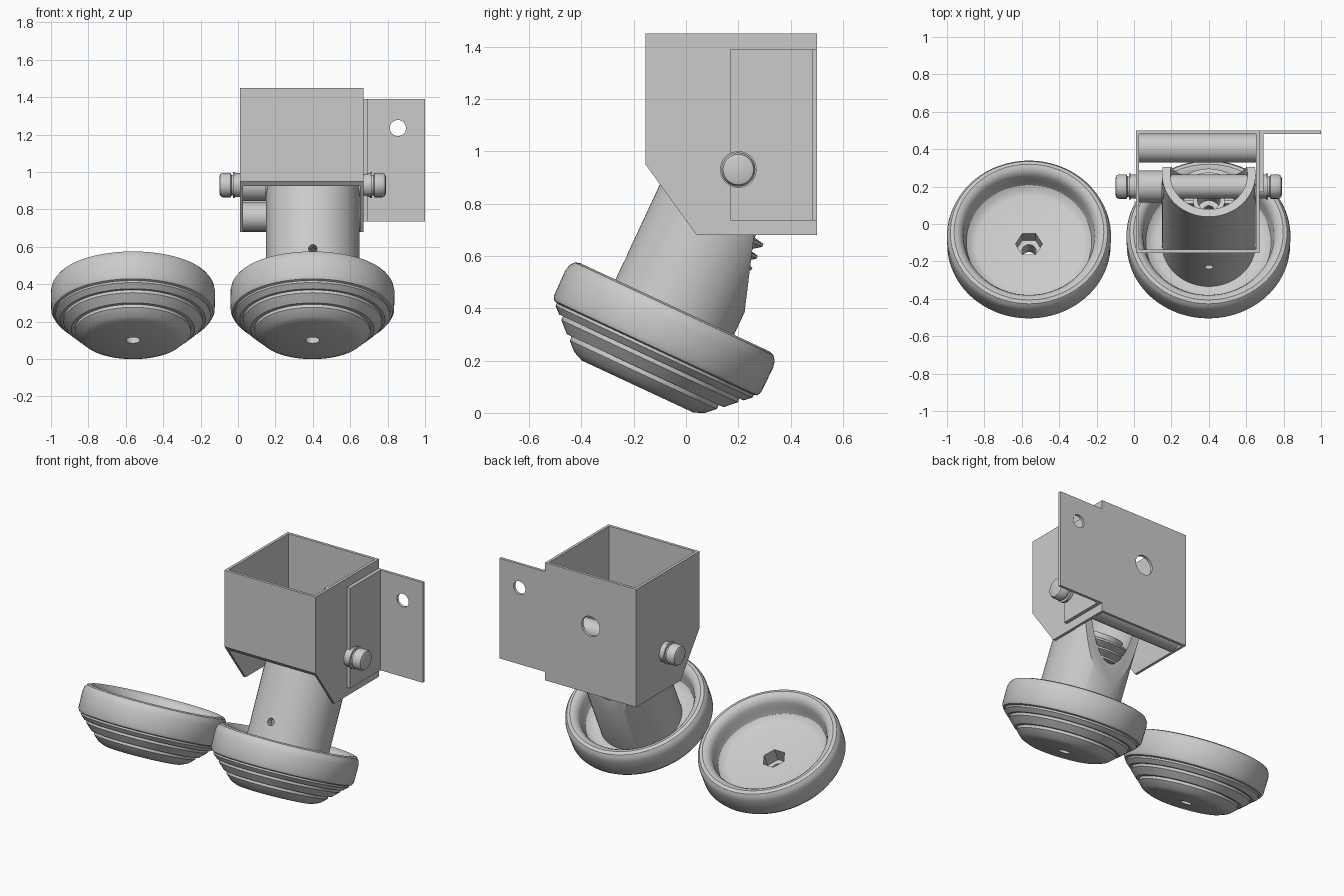
import bpy, bmesh
from math import sin, cos, pi, radians
from mathutils import Matrix

if "Cube" in bpy.data.objects:
    bpy.data.objects.remove(bpy.data.objects["Cube"])

T = Matrix.Translation
ALONG_X = Matrix.Rotation(radians(90), 4, 'Y')


def tilted(x):
    """Frame of a leaning foot: local z runs up the leg axis."""
    return T((x, -0.043, 0.404)) @ Matrix.Rotation(radians(-25), 4, 'X')


def finish(name, bm, matrix):
    bmesh.ops.remove_doubles(bm, verts=bm.verts, dist=1e-5)
    bmesh.ops.transform(bm, matrix=matrix, verts=bm.verts)
    bmesh.ops.recalc_face_normals(bm, faces=bm.faces)
    me = bpy.data.meshes.new(name)
    bm.to_mesh(me)
    bm.free()
    ob = bpy.data.objects.new(name, me)
    bpy.context.collection.objects.link(ob)
    return ob


def lathe(name, profile, matrix, seg=72):
    """Revolve a closed (radius, height) profile about local z."""
    bm = bmesh.new()
    rings = [[bm.verts.new((r * cos(2 * pi * i / seg), r * sin(2 * pi * i / seg), h))
              for i in range(seg)] for r, h in profile]
    for k, a in enumerate(rings):
        b = rings[(k + 1) % len(rings)]
        if profile[k][0] == 0 and profile[(k + 1) % len(rings)][0] == 0:
            continue
        for i in range(seg):
            j = (i + 1) % seg
            bm.faces.new((a[i], a[j], b[j], b[i]))
    return finish(name, bm, matrix)


def rod(name, r, h0, h1, matrix, seg=48):
    return lathe(name, [(0, h0), (r, h0), (r, h1), (0, h1)], matrix, seg)


def prism(name, pts, x0, x1, matrix=Matrix()):
    """Extrude a (y, z) outline along x."""
    bm = bmesh.new()
    a = [bm.verts.new((x0, y, z)) for y, z in pts]
    b = [bm.verts.new((x1, y, z)) for y, z in pts]
    bm.faces.new(a)
    bm.faces.new(b[::-1])
    for i in range(len(a)):
        j = (i + 1) % len(a)
        bm.faces.new((a[i], a[j], b[j], b[i]))
    return finish(name, bm, matrix)


def block(name, x0, x1, y0, y1, z0, z1, matrix=Matrix()):
    return prism(name, [(y0, z0), (y1, z0), (y1, z1), (y0, z1)], x0, x1, matrix)


def cut(ob, *cutters):
    for c in cutters:
        m = ob.modifiers.new("cut", 'BOOLEAN')
        m.operation, m.solver, m.object = 'DIFFERENCE', 'EXACT', c
        bpy.context.view_layer.objects.active = ob
        bpy.ops.object.modifier_apply(modifier=m.name)
        bpy.data.objects.remove(c)
    return ob


# Open square housing with a sloped lower front
housing = prism("housing", [(-0.155, 1.45), (0.5, 1.45), (0.5, 0.68),
                            (0.04, 0.68), (-0.155, 0.95)], 0.01, 0.67)
ALONG_Y = Matrix.Rotation(radians(-90), 4, 'X')
cut(housing, block("inside", 0.028, 0.652, -0.137, 0.482, 0.5, 1.6),
    rod("back_hole", 0.065, 0.4, 0.6, T((0.34, 0, 1.12)) @ ALONG_Y))

# Angle bracket beside the housing
bracket = prism("bracket", [(0.17, 0.735), (0.5, 0.735), (0.5, 1.39), (0.17, 1.39)], 0.67, 1.0)
cut(bracket, block("bracket_space", 0.693, 1.1, 0.1, 0.482, 0.6, 1.5),
    rod("bracket_hole", 0.043, 0.4, 0.6, T((0.855, 0, 1.235)) @ ALONG_Y))

# Stop bar, spacer and pivot pin
rod("stop_bar", 0.077, 0.028, 0.652, T((0, 0.405, 0.76)) @ ALONG_X)
pivot = T((0, 0.2, 0.93)) @ ALONG_X
lathe("spacer", [(0.05, 0.028), (0.085, 0.028), (0.085, 0.15), (0.05, 0.15)], pivot)
half = [(0, 0.445), (0.045, 0.445), (0.058, 0.44), (0.065, 0.427), (0.065, 0.385),
        (0.055, 0.38), (0.055, 0.372), (0.07, 0.372), (0.07, 0.36), (0.064, 0.36)]
lathe("pivot_pin", [(r, -h) for r, h in half] + half[::-1],
      T((0.345, 0, 0)) @ pivot, 48)

# Feet: stepped cups, one spare and one under the leg
cup = [(0.038, -0.335), (0.235, -0.335), (0.275, -0.318), (0.31, -0.285), (0.31, -0.268),
       (0.33, -0.268), (0.372, -0.228), (0.372, -0.212), (0.388, -0.212), (0.415, -0.188),
       (0.415, -0.177), (0.428, -0.172), (0.437, -0.155), (0.4385, -0.05), (0.433, -0.025),
       (0.42, -0.007), (0.40, 0), (0.38, -0.006), (0.362, -0.022), (0.35, -0.045),
       (0.346, -0.09), (0.335, -0.125), (0.31, -0.145), (0.28, -0.152), (0.038, -0.152)]
for name, x in (("spare_foot", -0.5615), ("foot", 0.398)):
    foot = lathe(name, cup, tilted(x), 96)
    cut(foot, rod("hex_pocket", 0.072, -0.24, -0.1, tilted(x), 6))

# Leg tube with slanted back cut and small front hole
leg_frame = tilted(0.4)
leg = lathe("leg_tube", [(0.25, -0.152), (0.25, 0.73), (0.206, 0.73), (0.206, -0.152)],
            leg_frame, 96)
cut(leg, prism("back_cut", [(0.2825, -0.004), (0.7, -0.004), (0.7, 0.9), (-0.011, 0.9)],
               -0.4, 0.4, leg_frame),
    rod("front_hole", 0.023, 0.15, 0.35,
        leg_frame @ T((0, 0, 0.09)) @ Matrix.Rotation(radians(90), 4, 'X')))

# Finned insert inside the tube
outline = [(0.03, 0.24), (0.16, 0.24)]
for h in (0.25, 0.30, 0.35):
    outline += [(0.205, h), (0.205, h + 0.012), (0.165, h + 0.02)]
outline += [(0.165, 0.40), (0.145, 0.40), (0.145, 0.29), (0.085, 0.29),
            (0.085, 0.40), (0.06, 0.40), (0.06, 0.27), (0.03, 0.27)]
lathe("tube_insert", outline, leg_frame)
for i in range(4):
    block("insert_rib", -0.01, 0.01, 0.075, 0.155, 0.28, 0.385,
          leg_frame @ Matrix.Rotation(i * pi / 2, 4, 'Z'))

# Smooth shading with crisp edges
bpy.ops.object.select_all(action='SELECT')
bpy.context.view_layer.objects.active = housing
bpy.ops.object.shade_smooth_by_angle(angle=radians(30))
